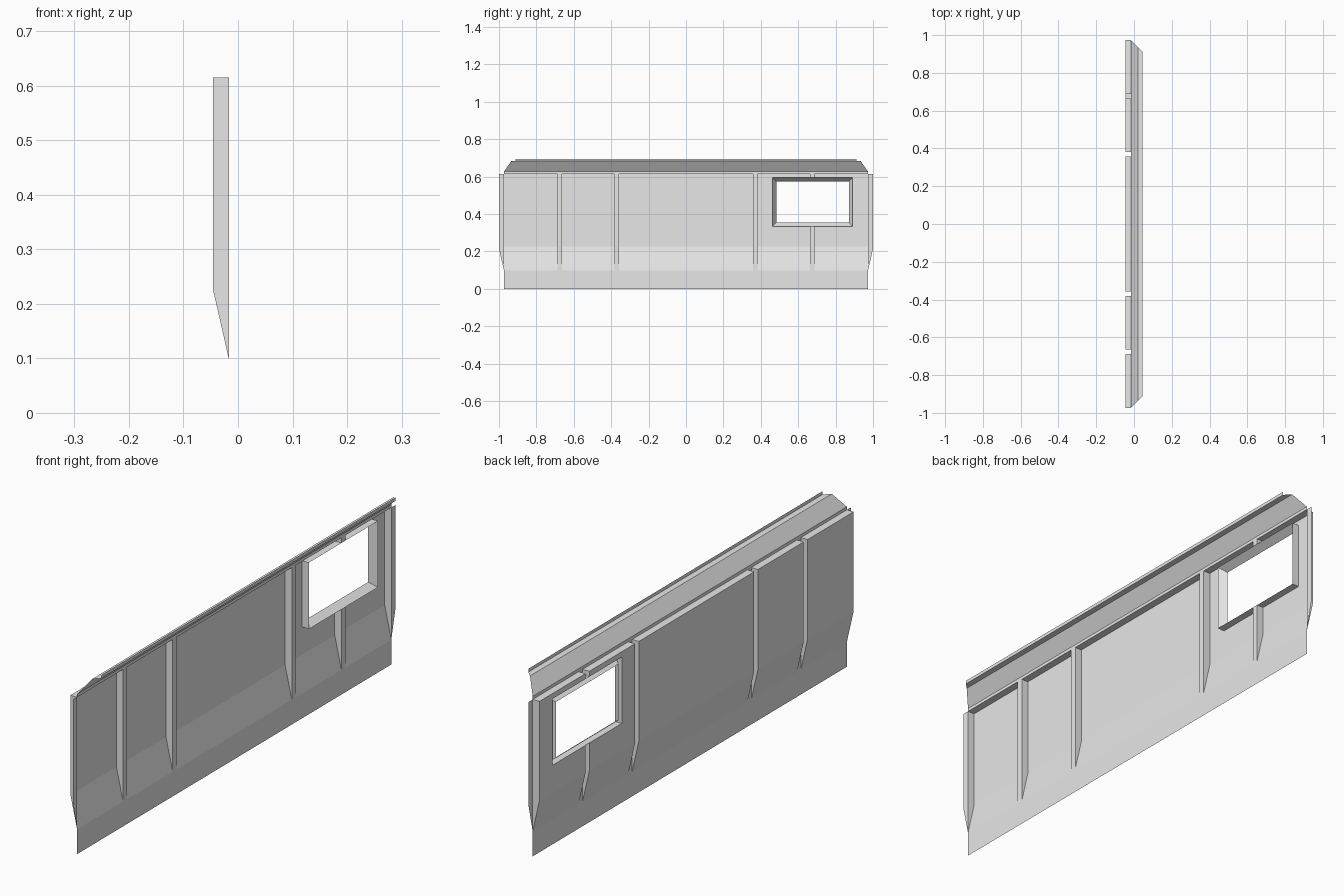
import bpy
import bmesh

cube = bpy.data.objects.get("Cube")
if cube:
    bpy.data.objects.remove(cube)

grey = bpy.data.materials.new("light_grey")
grey.use_nodes = True
grey.diffuse_color = (0.8, 0.8, 0.8, 1)
grey.node_tree.nodes["Principled BSDF"].inputs["Base Color"].default_value = (0.8, 0.8, 0.8, 1)

INNER, OUTER = -0.0164, -0.0456      # sheet depth at the ribs and at the raised panels
LOW, KNEE, TOP = 0.097, 0.225, 0.615  # heights where the raised panels start, straighten, end
END = 0.973                          # half length of the sheet
HALF_RIB = 0.012
RIBS = (-0.676, -0.369, 0.369, 0.676)
WINDOW = (0.463, 0.891, 0.334, 0.594)  # y0, y1, z0, z1


def face(bm, *points):
    bm.faces.new([bm.verts.new(p) for p in points])


def sweep(bm, profile, y0, y1):
    """Extrude an x, z profile along y; sides facing +x."""
    for (xa, za), (xb, zb) in zip(profile, profile[1:]):
        face(bm, (xa, y0, za), (xa, y1, za), (xb, y1, zb), (xb, y0, zb))


def finish(bm, name):
    bmesh.ops.remove_doubles(bm, verts=bm.verts, dist=0.0001)
    mesh = bpy.data.meshes.new(name)
    bm.to_mesh(mesh)
    bm.free()
    mesh.materials.append(grey)
    obj = bpy.data.objects.new(name, mesh)
    bpy.context.collection.objects.link(obj)


# Wall sheet: raised panels with ledges and side walls, joined by flat ribs
bm = bmesh.new()
pan = [(INNER, LOW), (OUTER, KNEE), (OUTER, TOP), (INNER, TOP)]
starts = [-END] + [y + HALF_RIB for y in RIBS]
ends = [y - HALF_RIB for y in RIBS] + [END]
for y0, y1 in zip(starts, ends):
    sweep(bm, pan, y0, y1)
    face(bm, *[(x, y0, z) for x, z in pan])
    face(bm, *[(x, y1, z) for x, z in reversed(pan)])
for y in RIBS:
    sweep(bm, [(INNER, LOW), (INNER, TOP)], y - HALF_RIB, y + HALF_RIB)

# Window opening cut through the sheet
wy0, wy1, wz0, wz1 = WINDOW
for co, no in (((0, wy0, 0), (0, 1, 0)), ((0, wy1, 0), (0, 1, 0)),
               ((0, 0, wz0), (0, 0, 1)), ((0, 0, wz1), (0, 0, 1))):
    bmesh.ops.bisect_plane(bm, geom=bm.verts[:] + bm.edges[:] + bm.faces[:],
                           plane_co=co, plane_no=no)
inside = []
for f in bm.faces:
    c = f.calc_center_median()
    if wy0 < c.y < wy1 and wz0 < c.z < wz1:
        inside.append(f)
bmesh.ops.delete(bm, geom=inside, context='FACES')
finish(bm, "wall_panels")

# Flat skirt below the panels
bm = bmesh.new()
sweep(bm, [(INNER, 0), (INNER, LOW)], -END, END)
finish(bm, "lower_skirt")

# Tapered flanges at both ends
for name, s in (("front_flange", -1), ("back_flange", 1)):
    bm = bmesh.new()
    pts = [(INNER, s * END, LOW), (INNER, s, 0.215), (INNER, s, TOP), (INNER, s * END, TOP)]
    face(bm, *(pts if s > 0 else reversed(pts)))
    finish(bm, name)

# Top rail: upright, slope, flat and lip, with mitred ends
bm = bmesh.new()
rail = [(INNER, TOP), (INNER, 0.627), (0.022, 0.682), (0.0456, 0.682), (0.0456, 0.695)]
for (xa, za), (xb, zb) in zip(rail, rail[1:]):
    ya, yb = END + INNER - xa, END + INNER - xb
    face(bm, (xa, -ya, za), (xa, ya, za), (xb, yb, zb), (xb, -yb, zb))
finish(bm, "top_rail")

# Window frame: straight outer wall, then a funnel narrowing towards the outside
bm = bmesh.new()


def ring(x, inset):
    y0, y1, z0, z1 = wy0 + inset, wy1 - inset, wz0 + inset, wz1 - inset
    return [(x, y0, z0), (x, y1, z0), (x, y1, z1), (x, y0, z1)]


loops = [ring(OUTER, 0), ring(INNER, 0), ring(OUTER, 0.02)]
for a, b in zip(loops, loops[1:]):
    for i in range(4):
        j = (i + 1) % 4
        face(bm, a[i], a[j], b[j], b[i])
finish(bm, "window_frame")
